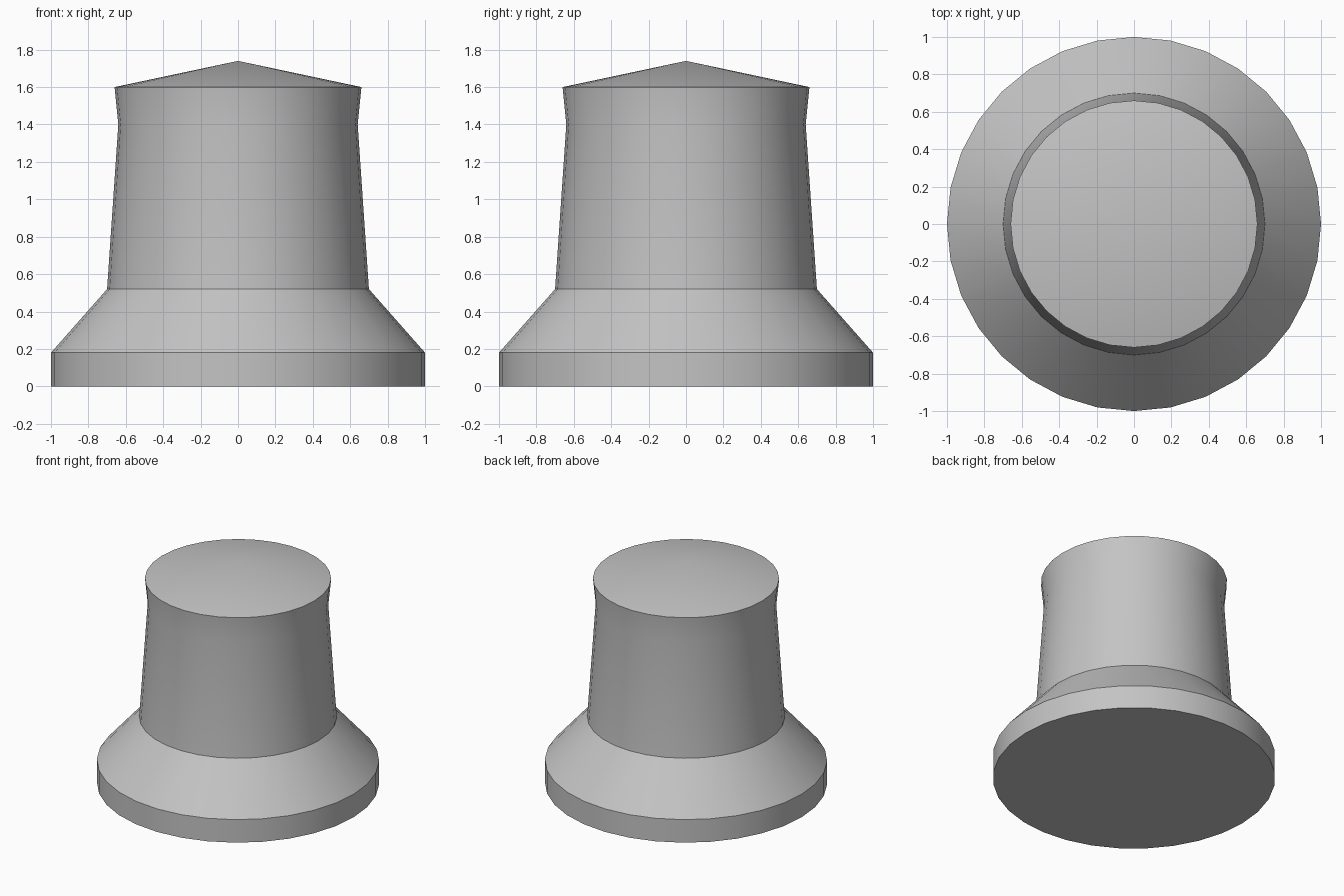
import bpy
import bmesh
import math

cube = bpy.data.objects.get("Cube")
if cube:
    bpy.data.objects.remove(cube, do_unlink=True)

SIDES = 32

# Single plain grey
grey = bpy.data.materials.new("light grey")
grey.use_nodes = True
colour = (0.55, 0.55, 0.55, 1)
grey.diffuse_color = colour
grey.node_tree.nodes["Principled BSDF"].inputs["Base Color"].default_value = colour

# Outline (radius, height): base rim, sloped shoulder, waisted neck, cap edge
profile = [(1, 0), (1, 0.18), (0.7, 0.52), (0.64, 1.4), (0.66, 1.6)]
peak_height = 1.74

bm = bmesh.new()
rings = []
for radius, height in profile:
    rings.append([bm.verts.new((radius * math.cos(math.tau * i / SIDES),
                                radius * math.sin(math.tau * i / SIDES), height))
                  for i in range(SIDES)])

# Walls between neighbouring rings
for low, high in zip(rings, rings[1:]):
    for i in range(SIDES):
        j = (i + 1) % SIDES
        bm.faces.new((low[i], low[j], high[j], high[i]))

# Flat underside and shallow conical cap
bm.faces.new(reversed(rings[0]))
peak = bm.verts.new((0, 0, peak_height))
for i in range(SIDES):
    bm.faces.new((rings[-1][i], rings[-1][(i + 1) % SIDES], peak))

mesh = bpy.data.meshes.new("flared_knob")
bm.to_mesh(mesh)
bm.free()
mesh.materials.append(grey)
knob = bpy.data.objects.new("flared_knob", mesh)
bpy.context.collection.objects.link(knob)

# Smooth round walls, sharp rims
bpy.ops.object.select_all(action="DESELECT")
knob.select_set(True)
bpy.context.view_layer.objects.active = knob
bpy.ops.object.shade_smooth_by_angle(angle=math.radians(30))
